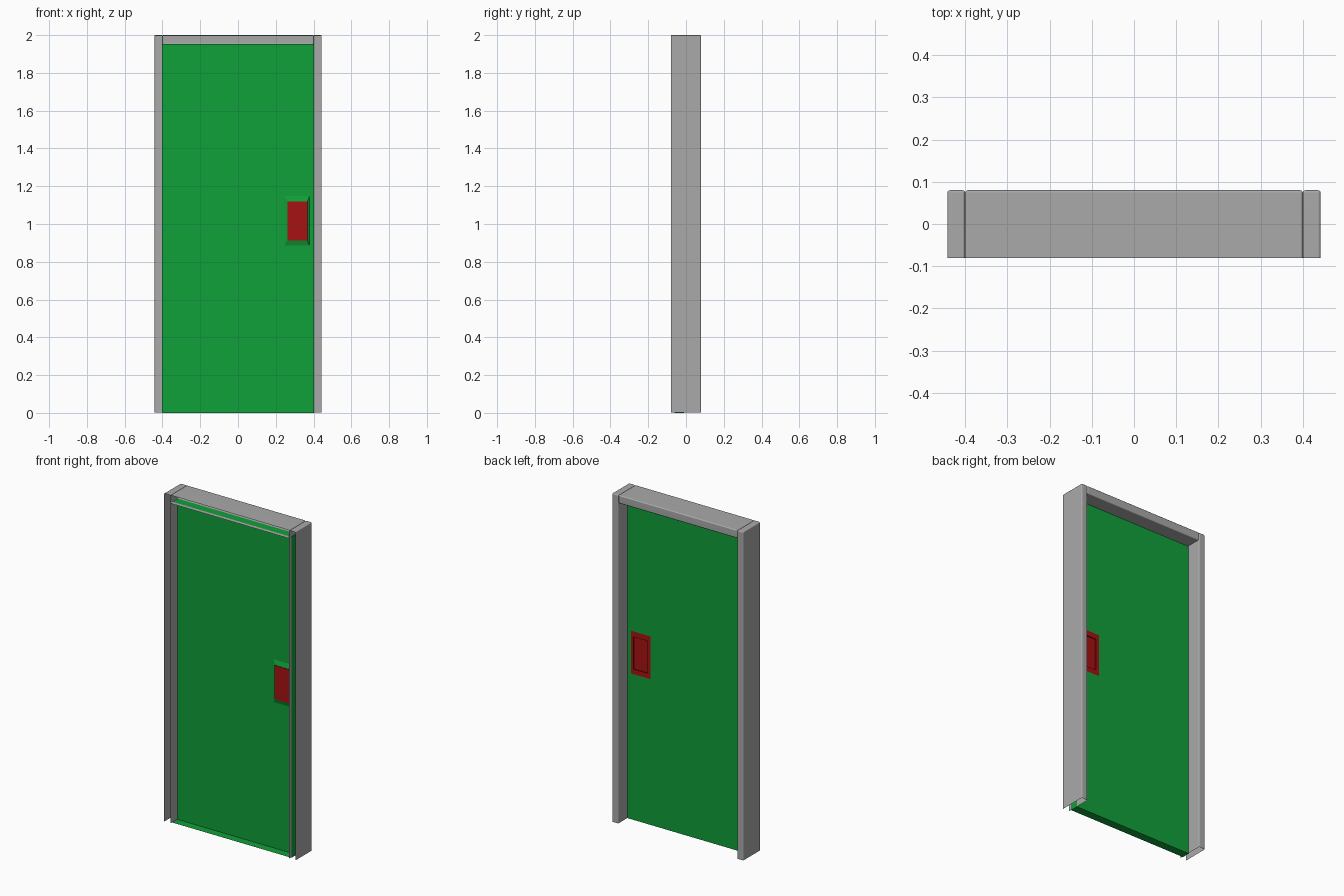
import bpy, bmesh

if "Cube" in bpy.data.objects:
    bpy.data.objects.remove(bpy.data.objects["Cube"])

GREY = (0.40, 0.40, 0.40, 1)
GREEN = (0.005, 0.35, 0.041, 1)
RED = (0.39, 0.006, 0.006, 1)


def rings(name, rects, color, cap=True, open_bottom=False, bevel=0.0):
    """Skin a stack of rectangles (x0, x1, z0, z1, y) running front to back."""
    bm = bmesh.new()
    loops = [[bm.verts.new((x, y, z)) for x, z in
              ((x0, z0), (x1, z0), (x1, z1), (x0, z1))]
             for x0, x1, z0, z1, y in rects]
    for a, b in zip(loops, loops[1:]):
        for i in range(4):
            j = (i + 1) % 4
            if not (open_bottom and i == 0):
                bm.faces.new((a[i], b[i], b[j], a[j]))
    if cap:
        bm.faces.new(loops[-1][::-1])
    if bevel:
        edges = [e for e in bm.edges if len(e.link_faces) == 2]
        bmesh.ops.bevel(bm, geom=edges, offset=bevel, segments=3,
                        profile=0.5, affect='EDGES')
    mesh = bpy.data.meshes.new(name)
    bm.to_mesh(mesh)
    bm.free()
    mat = bpy.data.materials.new(name + "_paint")
    mat.diffuse_color = color
    mat.use_nodes = True
    mat.node_tree.nodes["Principled BSDF"].inputs["Base Color"].default_value = mat.diffuse_color
    mesh.materials.append(mat)
    obj = bpy.data.objects.new(name, mesh)
    bpy.context.collection.objects.link(obj)
    if bevel:
        # Rounded edges are smooth, broad faces stay flat
        mesh.shade_smooth()
        obj.modifiers.new("flat_faces", 'WEIGHTED_NORMAL')
    return obj


# Frame: hollow channels, open at the front
for side, x0, x1 in (("left", -0.442, -0.40), ("right", 0.40, 0.442)):
    rings(side + "_jamb", [(x0, x1, 0.002, 2, -0.08), (x0, x1, 0.002, 2, 0.08)],
          GREY, open_bottom=True, bevel=0.006)
rings("header", [(-0.40, 0.40, 1.95, 2, -0.08), (-0.40, 0.40, 1.95, 2, 0.08)],
      GREY, bevel=0.006)

# Door panel: shallow tray with a funnel-shaped handle cut-out
door = (-0.402, 0.402, 0.0, 1.952)
rim = (0.245, 0.378, 0.887, 1.147)
hole = (0.262, 0.367, 0.913, 1.119)
rings("door_panel", [door + (-0.06,), door + (-0.01,), rim + (-0.01,), hole + (-0.019,)],
      GREEN, cap=False)

# Recessed pull handle: flat rim, pocket behind it
mouth = (0.265, 0.360, 0.918, 1.114)
rings("pull_handle", [rim + (-0.009,), mouth + (-0.009,), hole + (-0.022,)], RED)
